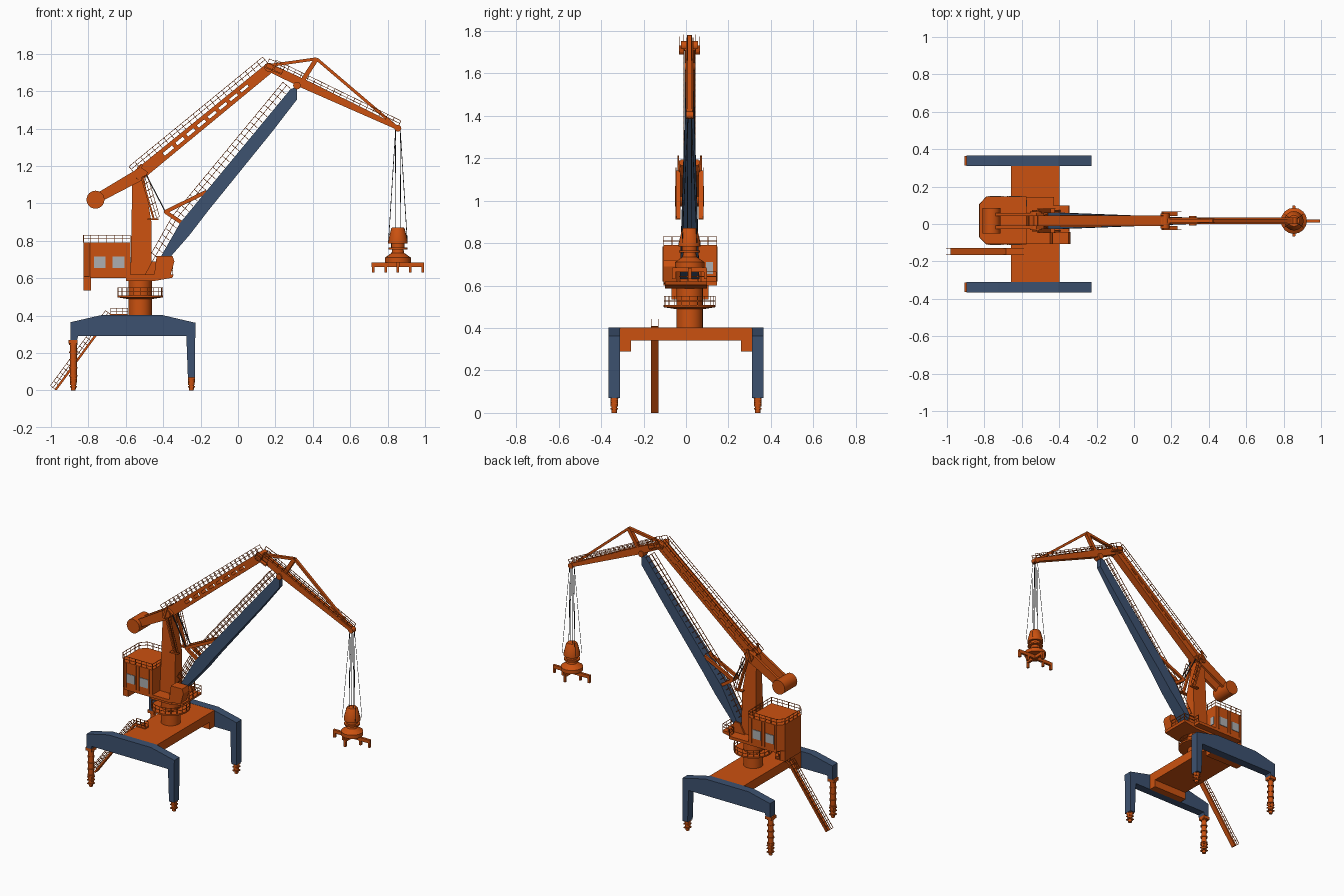
import bpy, bmesh, math
from mathutils import Vector, Matrix

if "Cube" in bpy.data.objects:
    bpy.data.objects.remove(bpy.data.objects["Cube"], do_unlink=True)

C = 0.017    # centre line of the slewing part
MX = -0.523  # slewing axis


def material(name, rgb):
    m = bpy.data.materials.new(name)
    m.use_nodes = True
    m.diffuse_color = (*rgb, 1)
    m.node_tree.nodes["Principled BSDF"].inputs["Base Color"].default_value = (*rgb, 1)
    return m


ORANGE = material("orange paint", (0.6, 0.083, 0.005))
BLUE = material("slate blue paint", (0.046, 0.083, 0.16))
GLASS = material("grey glass", (0.42, 0.43, 0.44))
DARK = material("dark steel", (0.03, 0.03, 0.032))


def finish(name, bm, mat, smooth=False):
    bmesh.ops.recalc_face_normals(bm, faces=bm.faces)
    me = bpy.data.meshes.new(name)
    bm.to_mesh(me)
    bm.free()
    me.materials.append(mat)
    ob = bpy.data.objects.new(name, me)
    bpy.context.collection.objects.link(ob)
    if smooth:
        bpy.ops.object.select_all(action='DESELECT')
        ob.select_set(True)
        bpy.context.view_layer.objects.active = ob
        bpy.ops.object.shade_smooth_by_angle(angle=math.radians(35))
    return ob


def extrude(name, pts, vec, mat):
    bm = bmesh.new()
    f = bm.faces.new([bm.verts.new(p) for p in pts])
    r = bmesh.ops.extrude_face_region(bm, geom=[f])
    bmesh.ops.translate(bm, vec=vec, verts=[v for v in r["geom"] if isinstance(v, bmesh.types.BMVert)])
    return finish(name, bm, mat)


def side(name, pts, y0, y1, mat):
    """Outline in x,z extruded along y."""
    return extrude(name, [(x, y0, z) for x, z in pts], (0, y1 - y0, 0), mat)


def plan(name, pts, z0, z1, mat):
    """Outline in x,y extruded upwards."""
    return extrude(name, [(x, y, z0) for x, y in pts], (0, 0, z1 - z0), mat)


def box(name, x0, x1, y0, y1, z0, z1, mat):
    return plan(name, [(x0, y0), (x1, y0), (x1, y1), (x0, y1)], z0, z1, mat)


def bars(name, segs, mat, w=0.003, d=None):
    """Straight square members; w is across, d is depth."""
    bm = bmesh.new()
    for p, q in segs:
        p, q = Vector(p), Vector(q)
        v = q - p
        m = (Matrix.Translation((p + q) / 2) @ v.to_track_quat('Z', 'Y').to_matrix().to_4x4()
             @ Matrix.Diagonal((w, d or w, v.length, 1)))
        bmesh.ops.create_cube(bm, size=1, matrix=m)
    return finish(name, bm, mat)


def lathe(name, x, y, prof, mat, n=24):
    """Profile of (radius, z) turned about a vertical axis."""
    bm = bmesh.new()
    rings = [[bm.verts.new((x + r * math.cos(math.tau * i / n), y + r * math.sin(math.tau * i / n), z))
              for i in range(n)] for r, z in prof]
    for a, b in zip(rings, rings[1:]):
        for i in range(n):
            bm.faces.new((a[i], a[(i + 1) % n], b[(i + 1) % n], b[i]))
    bm.faces.new(rings[0])
    bm.faces.new(rings[-1])
    return finish(name, bm, mat, True)


def drum(name, x, z, r, y0, y1, mat, n=24):
    bm = bmesh.new()
    m = Matrix.Translation((x, (y0 + y1) / 2, z)) @ Matrix.Rotation(math.pi / 2, 4, 'X')
    bmesh.ops.create_cone(bm, cap_ends=True, segments=n, radius1=r, radius2=r, depth=y1 - y0, matrix=m)
    return finish(name, bm, mat, True)


def railing(name, path, up, step=0.04):
    """Posts, a handrail and a mid rail following a path."""
    up, segs = Vector(up), []
    path = [Vector(p) for p in path]
    for a, b in zip(path, path[1:]):
        n = max(1, round((b - a).length / step))
        segs += [(a + up * k, b + up * k) for k in (0.5, 1)]
        segs += [(a.lerp(b, i / n), a.lerp(b, i / n) + up) for i in range(n + 1)]
    return bars(name, segs, ORANGE)


# Portal: two side frames joined by a deck
frame = [(-0.895, 0.27), (-0.895, 0.365), (-0.73, 0.403), (-0.405, 0.403), (-0.228, 0.362),
         (-0.23, 0.07), (-0.268, 0.07), (-0.276, 0.29), (-0.855, 0.29), (-0.86, 0.27)]
for s, tag in ((-1, "right"), (1, "left")):
    yc = 0.338 * s
    side("portal_frame_" + tag, frame, yc - 0.028, yc + 0.028, BLUE)
    prof = [(0.018, 0.07)]
    for i in range(5):
        z = 0.075 + i * 0.042
        prof += [(0.018, z), (0.023, z), (0.023, z + 0.008), (0.018, z + 0.008)]
    lathe("rear_leg_" + tag, -0.88, yc, prof, ORANGE, 12)
    box("rear_leg_collar_" + tag, -0.905, -0.857, yc - 0.026, yc + 0.026, 0.25, 0.27, ORANGE)
    for x, end in ((-0.88, "rear"), (-0.249, "front")):
        lathe(f"{end}_foot_{tag}", x, yc, [(0.012, 0), (0.014, 0.03), (0.017, 0.03), (0.019, 0.072)], ORANGE, 12)
        bars(f"{end}_wheel_bands_{tag}", [((x - 0.018, yc, z), (x + 0.018, yc, z)) for z in (0.02, 0.045, 0.065)],
             ORANGE, 0.036, 0.007)
deck = [(-0.31, 0.29), (-0.26, 0.29), (-0.26, 0.34), (0.26, 0.34), (0.26, 0.29), (0.31, 0.29), (0.31, 0.402), (-0.31, 0.402)]
extrude("portal_deck", [(-0.657, y, z) for y, z in deck], (0.26, 0, 0), ORANGE)

# Access stair
foot, head = Vector((-0.975, -0.147, 0.004)), Vector((-0.68, -0.147, 0.405))
bars("stair_flight", [(foot, head)], ORANGE, 0.034, 0.012)
box("stair_landing", -0.685, -0.59, -0.164, -0.13, 0.4, 0.408, ORANGE)
for y in (-0.017, 0.017):
    o = Vector((0, y, 0))
    railing("stair_railing", [foot + o, head + o], (-0.028, 0, 0.022), 0.03)
    railing("landing_railing", [head + o, Vector((-0.59, -0.147, 0.405)) + o], (0, 0, 0.035), 0.03)

# Slewing column with ring walkway
lathe("slewing_column", MX, C, [(0.062, 0.4), (0.062, 0.59)], ORANGE, 32)
lathe("ring_walkway", MX, C, [(0.06, 0.488), (0.122, 0.498), (0.122, 0.508), (0.06, 0.508)], ORANGE, 32)
ring = [(MX + 0.12 * math.cos(math.tau * i / 20), C + 0.12 * math.sin(math.tau * i / 20), 0.505) for i in range(21)]
railing("ring_railing", ring, (0, 0, 0.045), 0.05)

# Rotating deck, machine house and cab
outline = [(-0.826, -0.07), (-0.79, -0.107), (-0.575, -0.107), (-0.575, 0.145), (-0.79, 0.145), (-0.826, 0.105)]
box("rotating_deck", -0.79, -0.43, -0.107, 0.145, 0.6, 0.62, ORANGE)
side("deck_girder", [(-0.6, 0.585), (-0.45, 0.585), (-0.35, 0.603), (-0.345, 0.62), (-0.6, 0.62)], -0.1, 0.1, ORANGE)
plan("machine_house", outline, 0.61, 0.79, ORANGE)
box("rear_ballast", -0.826, -0.787, -0.068, 0.105, 0.535, 0.615, ORANGE)
railing("roof_railing", [(x, y, 0.79) for x, y in outline + outline[:1]], (0, 0, 0.04))
for y in (-0.109, 0.147):
    for x in (-0.77, -0.67):
        box("house_window", x, x + 0.062, y - 0.002, y + 0.002, 0.655, 0.715, GLASS)
    bars("house_ribs", [((x, y, 0.62), (x, y, 0.785)) for x in (-0.775, -0.7, -0.677, -0.6)], ORANGE, 0.004)
box("house_end_window", -0.576, -0.571, 0.094, 0.128, 0.655, 0.712, GLASS)
cab = [(-0.45, 0.605), (-0.362, 0.612), (-0.34, 0.69), (-0.35, 0.72), (-0.435, 0.72)]
side("operator_cab", cab, -0.107, -0.042, ORANGE)
for y in (C - 0.058, C + 0.048):
    side("boom_hinge_bracket", [(-0.5, 0.615), (-0.39, 0.615), (-0.42, 0.69), (-0.46, 0.69)], y, y + 0.01, ORANGE)
railing("front_deck_railing", [(-0.43, 0.142, 0.62), (-0.43, 0.098, 0.62), (-0.348, 0.098, 0.62),
                               (-0.348, -0.035, 0.62)], (0, 0, 0.045))

# Mast with side stairs
mast = side("mast", [(-0.575, 0.6), (-0.463, 0.6), (-0.463, 0.9), (-0.5, 1.13), (-0.515, 1.21), (-0.535, 1.2),
                     (-0.565, 1.13)], C - 0.045, C + 0.045, ORANGE)
for v in mast.data.vertices:
    v.co.y = C + (v.co.y - C) * (1 - 0.45 * (v.co.z - 0.6) / 0.6)
for s in (-1, 1):
    y = C + 0.054 * s
    a, b = Vector((-0.45, y, 0.915)), Vector((-0.515, y, 1.14))
    bars("mast_stair", [(a, b)], ORANGE, 0.024, 0.01)
    bars("mast_stair_landing", [((-0.485, y, 0.915), (-0.425, y, 0.915))], ORANGE, 0.024, 0.008)
    railing("mast_stair_railing", [a + Vector((0, s * 0.01, 0)), b + Vector((0, s * 0.01, 0))], (0.03, 0, 0.015))
    bars("mast_top_guard", [((-0.54, y, 1.13), (-0.515, y, 1.21))], ORANGE, 0.008, 0.014)

# Counterweight on a forked arm
drum("counterweight", -0.762, 1.02, 0.048, C - 0.068, C + 0.068, ORANGE)
for s in (-1, 1):
    y = C + 0.034 * s
    side("counterweight_arm", [(-0.755, 0.998), (-0.52, 1.12), (-0.48, 1.165), (-0.52, 1.195), (-0.77, 1.045)],
         y - 0.009, y + 0.009, ORANGE)
drum("mast_pivot", -0.525, 1.16, 0.03, C - 0.05, C + 0.05, ORANGE)

# Tie beam: two chords with web plates that leave slots
P, Q = Vector((-0.54, C, 1.145)), Vector((0.175, C, 1.73))
nrm = Vector((P.z - Q.z, 0, Q.x - P.x)).normalized()
bars("tie_beam_chords", [(P + nrm * k, Q + nrm * k * 0.8) for k in (0.021, -0.021)], ORANGE, 0.05, 0.022)
webs = [(0, 0.2)] + [(0.27 + i * 0.08, 0.295 + i * 0.08) for i in range(7)] + [(0.83, 1)]
bars("tie_beam_webs", [(P.lerp(Q, a), P.lerp(Q, b)) for a, b in webs], ORANGE, 0.046, 0.03)
for s in (-1, 1):
    o = nrm * 0.03 + Vector((0, s * 0.027, 0))
    railing("tie_beam_railing", [P + o, Q + o], nrm * 0.038)

# Main boom, narrowing towards its head
boom = side("main_boom", [(-0.46, 0.63), (-0.41, 0.72), (-0.31, 0.895), (-0.17, 1.065), (0.28, 1.61), (0.315, 1.625),
                          (0.315, 1.555), (0.18, 1.38), (-0.16, 0.96), (-0.26, 0.83), (-0.40, 0.67)],
            C - 0.046, C + 0.046, BLUE)
for v in boom.data.vertices:
    v.co.y = C + (v.co.y - C) * (1 - 0.4 * (v.co.x + 0.46) - 0.35 * (v.co.z - 0.63))
lad = [Vector(p) for p in ((-0.44, C, 0.67), (-0.31, C, 0.9), (-0.17, C, 1.07), (0.28, C, 1.615))]
for s, wide in ((-1, 0.016), (1, 0.016)):
    railing("boom_railing", [p + Vector((0, s * wide, 0)) for p in lad], (-0.04, 0, 0.033))
apex = Vector((-0.388, C, 0.955))
for s in (-1, 1):
    o = Vector((0, s * 0.025, 0))
    bars("boom_strut", [(apex + o, Vector((-0.17, C, 1.062)) + o), (apex + o, Vector((-0.29, C, 0.89)) + o)],
         ORANGE, 0.014, 0.02)
    bars("luffing_rod", [(apex + o, Vector((-0.495, C, 1.16)) + o)], DARK, 0.006)
bars("strut_cross_tie", [(apex - Vector((0, 0.03, 0)), apex + Vector((0, 0.03, 0)))], ORANGE, 0.014)

# Jib with its bracing
heel, tip, peak = Vector((0.15, C, 1.735)), Vector((0.858, C, 1.4)), Vector((0.42, C, 1.773))
jib = side("jib", [(0.145, 1.745), (0.17, 1.75), (0.4, 1.643), (0.86, 1.415), (0.855, 1.392), (0.34, 1.618),
                   (0.15, 1.712)], C - 0.016, C + 0.016, ORANGE)
bars("jib_back_stay", [(heel, peak)], ORANGE, 0.02, 0.016)
bars("jib_post", [(Vector((0.325, C, 1.625)), peak)], ORANGE, 0.024, 0.024)
bars("jib_front_stay", [(peak, tip)], ORANGE, 0.018, 0.016)
drum("jib_heel_pin", 0.165, 1.728, 0.024, C - 0.04, C + 0.04, ORANGE)
drum("boom_head_pin", 0.315, 1.63, 0.02, C - 0.025, C + 0.025, ORANGE)
drum("tip_sheave", 0.855, 1.402, 0.018, C - 0.018, C + 0.018, ORANGE)
up = Vector((0.013, 0, 0.028))
for s in (-1, 1):
    o = Vector((0, s * 0.016, 0.014))
    railing("jib_railing", [Vector((0.19, C, 1.725)) + o, tip + o], up)
    a, b = Vector((0.148, C + s * 0.038, 1.728)), Vector((0.232, C + s * 0.038, 1.692))
    bars("head_platform", [(a, b)], ORANGE, 0.022, 0.008)
    o = Vector((0, s * 0.01, 0))
    railing("head_platform_railing", [a + o, b + o], (0.02, 0, 0.045))

# Hoist ropes and grab
gx = 0.855
ropes = [((gx + sx * 0.012, C + sy * 0.008, 1.4), (gx + sx * r, C + sy * r * 0.7, z))
         for sx in (-1, 1) for sy in (-1, 1) for r, z in ((0.05, 0.8), (0.015, 0.87))]
bars("hoist_ropes", ropes, DARK, 0.0025)
lathe("grab_head", gx, C, [(0.03, 0.872), (0.036, 0.865), (0.052, 0.8), (0.052, 0.785), (0.036, 0.785), (0.036, 0.765),
                           (0.05, 0.765), (0.05, 0.755), (0.03, 0.755), (0.034, 0.735), (0.07, 0.71), (0.07, 0.685)],
      ORANGE, 16)
side("grab_cross_beam", [(gx + x, z) for x, z in ((-0.14, 0.66), (0.14, 0.66), (0.14, 0.683), (0.07, 0.683), (0.04, 0.72),
                                                 (-0.04, 0.72), (-0.07, 0.683), (-0.14, 0.683))], C - 0.008, C + 0.008, ORANGE)
bars("grab_side_beam", [((gx, C - 0.08, 0.675), (gx, C + 0.08, 0.675))], ORANGE, 0.016, 0.022)
claws = [(-0.132, 0), (0.132, 0), (-0.065, 0), (0.065, 0), (0, -0.075), (0, 0.075)]
bars("grab_claws", [((gx + x, C + y, 0.63), (gx + x, C + y, 0.68)) for x, y in claws], ORANGE, 0.014, 0.016)
